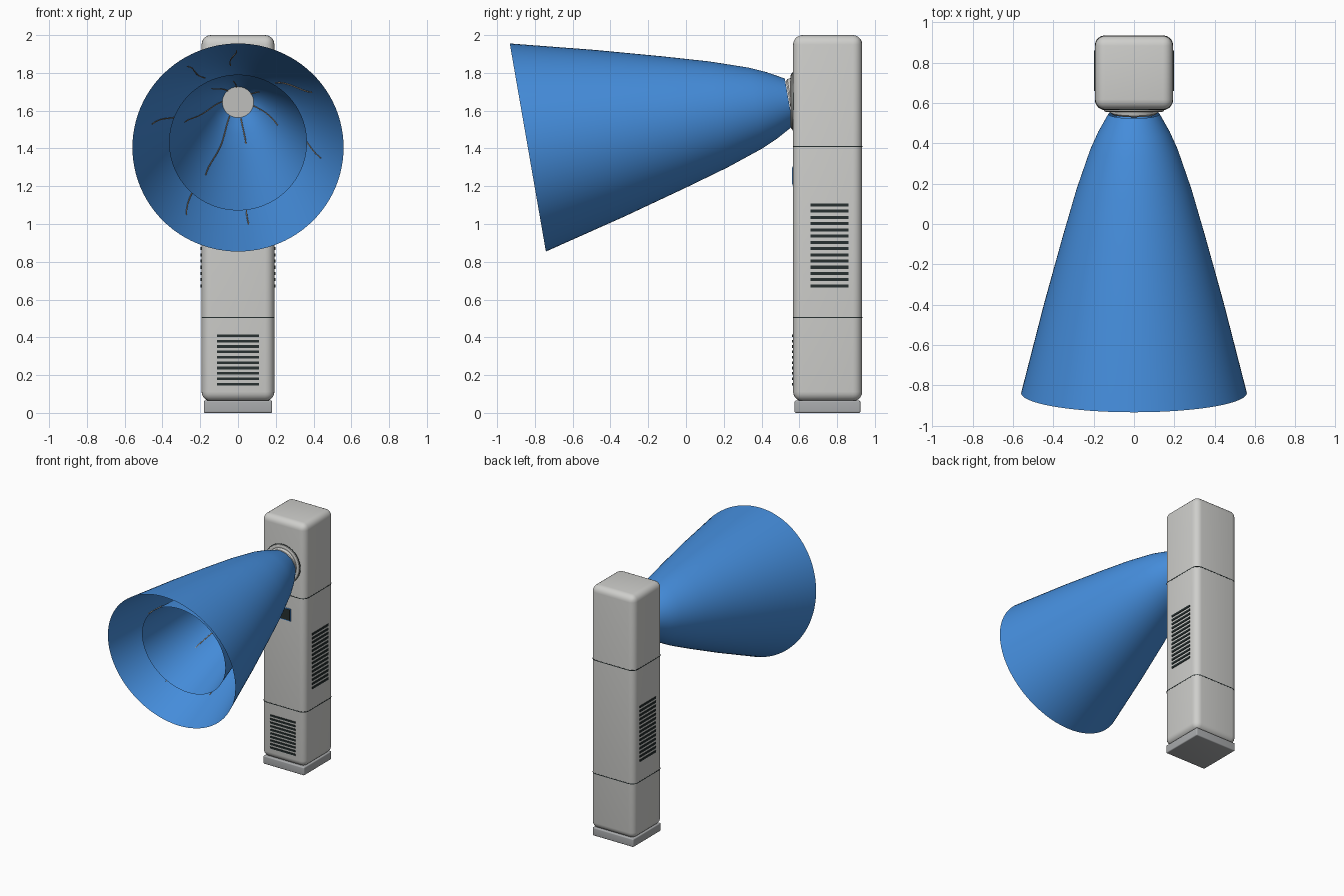
import bpy, bmesh, math
from mathutils import Matrix, Vector

cube = bpy.data.objects.get("Cube")
if cube:
    bpy.data.objects.remove(cube, do_unlink=True)


def material(name, rgb):
    m = bpy.data.materials.new(name)
    m.use_nodes = True
    m.diffuse_color = (*rgb, 1)
    m.node_tree.nodes["Principled BSDF"].inputs["Base Color"].default_value = (*rgb, 1)
    return m


SHELL = material("warm light grey", (0.62, 0.62, 0.60))
BASE = material("mid grey", (0.40, 0.41, 0.42))
DARK = material("dark slate", (0.02, 0.03, 0.03))
BLUE = material("air blue", (0.06, 0.27, 0.72))
TAN = material("pale tan", (0.75, 0.58, 0.42))
GLOW = material("display white", (0.8, 0.85, 0.9))

HX, HY, CY = 0.193, 0.183, 0.75      # column half sizes and centre
FRONT = CY - HY


def finish(name, bm, mat, matrix=None, smooth=True):
    me = bpy.data.meshes.new(name)
    bm.to_mesh(me)
    bm.free()
    ob = bpy.data.objects.new(name, me)
    bpy.context.collection.objects.link(ob)
    me.materials.append(mat)
    if matrix:
        ob.matrix_world = matrix
    if smooth:
        bpy.ops.object.select_all(action='DESELECT')
        ob.select_set(True)
        bpy.context.view_layer.objects.active = ob
        bpy.ops.object.shade_smooth_by_angle(angle=math.radians(40))
    return ob


def add_box(bm, lo, hi):
    lo, hi = Vector(lo), Vector(hi)
    size = Matrix.Diagonal((*(hi - lo), 1))
    return bmesh.ops.create_cube(bm, size=1, matrix=Matrix.Translation((lo + hi) / 2) @ size)["verts"]


def box(name, lo, hi, mat, bevel=0, upright_only=False):
    bm = bmesh.new()
    add_box(bm, lo, hi)
    if bevel:
        edges = [e for e in bm.edges if not upright_only
                 or abs(e.verts[0].co.z - e.verts[1].co.z) > 1e-4]
        bmesh.ops.bevel(bm, geom=edges, offset=bevel, segments=5, profile=0.5, affect='EDGES')
    return finish(name, bm, mat, smooth=bevel > 0)


# Column, seams and foot
box("column", (-HX, FRONT, 0.062), (HX, CY + HY, 2), SHELL, 0.05)
for name, z in (("lower_seam", 0.505), ("upper_seam", 1.41)):
    e = 0.0012
    box(name, (-HX - e, FRONT - e, z - 0.003), (HX + e, CY + HY + e, z + 0.003), DARK, 0.05, True)
box("foot", (-0.181, 0.575, 0), (0.181, 0.923, 0.065), BASE, 0.008)

# Slotted grilles on both sides and the front
for name, side in (("left_grille", 1), ("right_grille", -1)):
    bm = bmesh.new()
    for i in range(14):
        z = 0.672 + i * 0.033
        xs = sorted((side * (HX - 0.01), side * (HX + 0.005)))
        add_box(bm, (xs[0], 0.66, z - 0.008), (xs[1], 0.86, z + 0.008))
    finish(name, bm, DARK, smooth=False)
bm = bmesh.new()
for i in range(10):
    z = 0.152 + i * 0.0285
    add_box(bm, (-0.11, FRONT - 0.005, z - 0.007), (0.11, FRONT + 0.01, z + 0.007))
finish("front_grille", bm, DARK, smooth=False)

# Display panel with rim and simple bars
box("display_rim", (-0.07, FRONT - 0.003, 1.205), (0.07, FRONT + 0.004, 1.305), BLUE)
box("display", (-0.064, FRONT - 0.006, 1.211), (0.064, FRONT + 0.003, 1.299), DARK)
for x in (-0.035, -0.012):
    box("display_bar", (x - 0.003, FRONT - 0.007, 1.23), (x + 0.003, FRONT, 1.28), GLOW)


# Lathed parts: profile points are (radius, height) about local z
def lathe(name, profile, mat, matrix, steps=64):
    bm = bmesh.new()
    verts = [bm.verts.new((r, 0, h)) for r, h in profile]
    edges = [bm.edges.new(p) for p in zip(verts, verts[1:])]
    bmesh.ops.spin(bm, geom=verts + edges, cent=(0, 0, 0), axis=(0, 0, 1),
                   angle=math.tau, steps=steps)
    bmesh.ops.remove_doubles(bm, verts=bm.verts, dist=1e-5)
    bmesh.ops.recalc_face_normals(bm, faces=bm.faces)
    return finish(name, bm, mat, matrix)


def aim(y, z, tilt):
    return Matrix.Translation((0, y, z)) @ Matrix.Rotation(math.radians(90 + tilt), 4, 'X')


flow = aim(0.545, 1.645, 9.85)

# Outlet ring on the column and tilted nozzle
port = aim(FRONT, 1.65, 0)
lathe("outlet_ring", [(0.125, -0.01), (0.125, 0.01), (0.138, 0.013), (0.148, 0.008),
                      (0.15, -0.01)], SHELL, port)
lathe("outlet_gap", [(0.15, -0.01), (0.15, 0.002), (0.155, 0.002), (0.155, -0.01)], DARK, port)
lathe("nozzle", [(0, -0.003), (0.112, -0.003), (0.122, -0.012), (0.126, -0.05)], SHELL, flow)

# Nested airflow cones sharing one profile
KEYS = [(0, 0.127), (0.09, 0.177), (0.18, 0.217), (0.38, 0.285), (0.62, 0.354),
        (0.96, 0.447), (1.403, 0.559)]


def radius(t):
    for (t0, r0), (t1, r1) in zip(KEYS, KEYS[1:]):
        if t <= t1:
            return r0 + (r1 - r0) * (t - t0) / (t1 - t0)
    return KEYS[-1][1]


WIDE, LONG = 0.653, 0.89
lathe("outer_airflow", [(r, t) for t, r in KEYS], BLUE, flow, 96)
lathe("inner_airflow", [(r * WIDE, t * LONG) for t, r in KEYS], BLUE, flow, 96)


# Thin air streaks hugging the inside of each cone
def streak(name, angle, start, end, wide, long):
    cu = bpy.data.curves.new(name, 'CURVE')
    cu.dimensions = '3D'
    cu.bevel_depth = 0.003
    cu.bevel_resolution = 1
    n = 14
    sp = cu.splines.new('POLY')
    sp.points.add(n - 1)
    for i, p in enumerate(sp.points):
        t = start + (end - start) * i / (n - 1)
        a = math.radians(angle + 4 * math.sin(5 * t))
        r = radius(t) * wide - 0.006
        p.co = (r * math.cos(a), r * math.sin(a), t * long, 1)
    cu.materials.append(TAN)
    ob = bpy.data.objects.new(name, cu)
    bpy.context.collection.objects.link(ob)
    ob.matrix_world = flow


for angle, inner_end, outer_end in ((130, 0.5, 1.0), (95, 0.25, 1.0), (34, 0.2, 1.0),
                                    (-12, 0.55, 1.02), (-80, 0.35, 1.08),
                                    (-122, 1.0, 1.15), (176, 0.95, 1.03)):
    streak("inner_streak", angle, 0.02, inner_end, WIDE, LONG)
    streak("outer_streak", angle, 0.3, outer_end, 1, 1)
